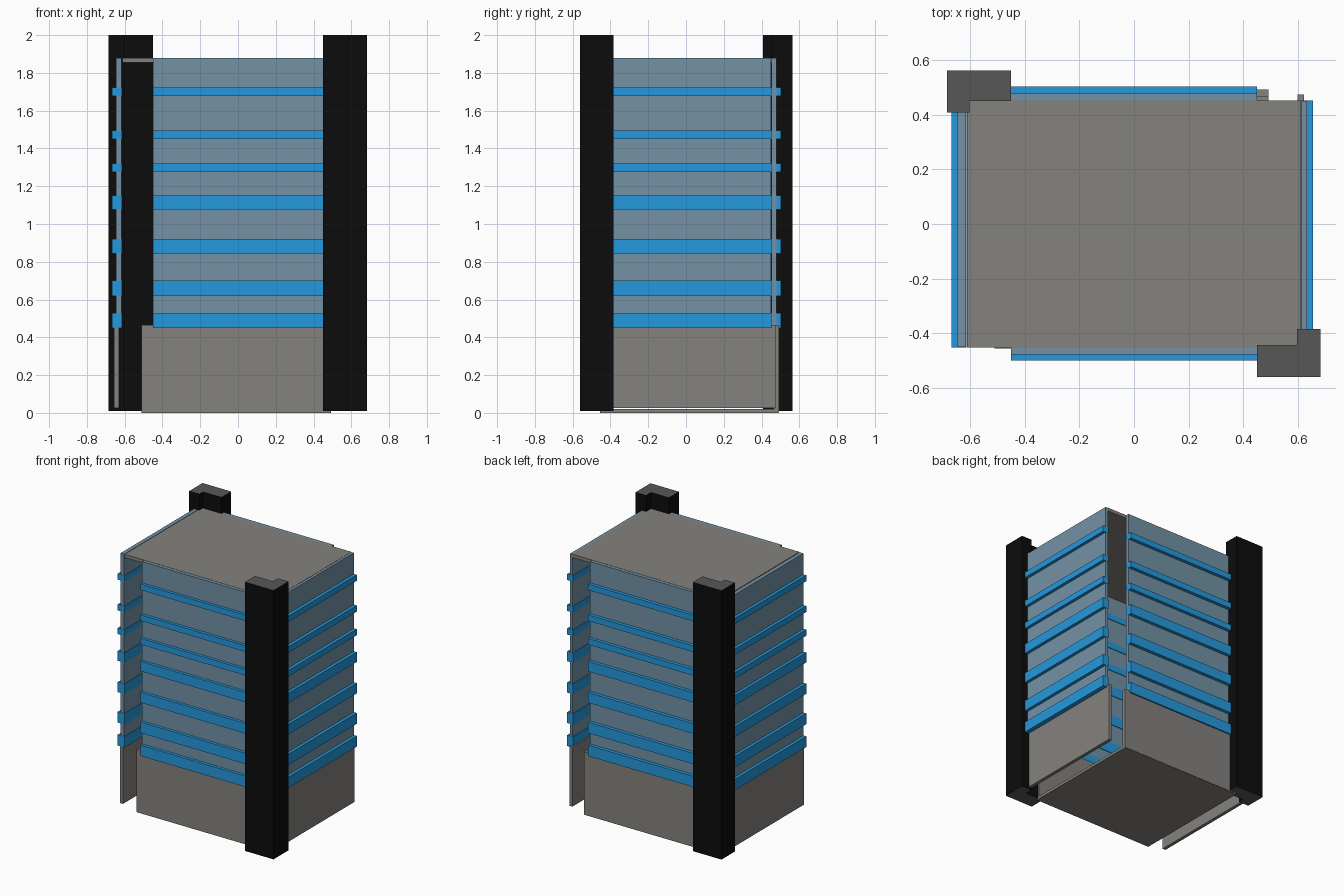
import bpy, bmesh

if "Cube" in bpy.data.objects:
    bpy.data.objects.remove(bpy.data.objects["Cube"])


def material(name, rgb):
    lin = [((c / 255 + 0.055) / 1.055) ** 2.4 if c > 10 else c / 255 / 12.92 for c in rgb]
    m = bpy.data.materials.new(name)
    m.diffuse_color = (*lin, 1)
    m.use_nodes = True
    m.node_tree.nodes["Principled BSDF"].inputs["Base Color"].default_value = m.diffuse_color
    return m


GREY = material("warm_grey", (133, 130, 126))
BLUE = material("bright_blue", (36, 153, 221))
GLASS = material("blue_grey_glass", (115, 145, 165))
BLACK = material("black", (12, 12, 12))
CAP = material("dark_grey", (87, 87, 87))


def finish(name, bm, mats):
    bmesh.ops.recalc_face_normals(bm, faces=bm.faces)
    me = bpy.data.meshes.new(name)
    bm.to_mesh(me)
    bm.free()
    for m in mats:
        me.materials.append(m)
    ob = bpy.data.objects.new(name, me)
    bpy.context.collection.objects.link(ob)
    return ob


def box(name, x, y, z, mat):
    bm = bmesh.new()
    bmesh.ops.create_cube(bm, size=1)
    for v in bm.verts:
        v.co = [r[0] if c < 0 else r[1] for c, r in zip(v.co, (x, y, z))]
    return finish(name, bm, [mat])


def pillar(name, outline):
    # L-shaped column, black sides and dark grey ends
    bm = bmesh.new()
    base = bm.faces.new([bm.verts.new((x, y, 0.01)) for x, y in outline])
    ext = bmesh.ops.extrude_face_region(bm, geom=[base], use_keep_orig=True)
    for v in ext["geom"]:
        if isinstance(v, bmesh.types.BMVert):
            v.co.z = 2.0
    bm.normal_update()
    for f in bm.faces:
        f.material_index = 1 if abs(f.normal.z) > 0.5 else 0
    return finish(name, bm, [BLACK, CAP])


# Corner pillars
pillar("front_right_pillar", [(0.45, -0.56), (0.683, -0.56), (0.683, -0.385),
                              (0.597, -0.385), (0.597, -0.443), (0.45, -0.443)])
pillar("back_left_pillar", [(-0.45, 0.563), (-0.685, 0.563), (-0.685, 0.408),
                            (-0.602, 0.408), (-0.602, 0.45), (-0.45, 0.45)])

# Roof and floor slabs
box("roof", (-0.612, 0.612), (-0.452, 0.452), (1.855, 1.88), GREY)
box("floor", (-0.51, 0.492), (-0.455, 0.49), (0, 0.02), GREY)

# Lower solid walls
box("front_lower_wall", (-0.51, 0.492), (-0.456, -0.43), (0.003, 0.466), GREY)
box("back_lower_wall", (-0.51, 0.492), (0.465, 0.492), (0.003, 0.466), GREY)
box("right_lower_wall", (0.598, 0.623), (-0.42, 0.474), (0.025, 0.466), GREY)
box("left_lower_wall", (-0.656, -0.631), (-0.445, 0.43), (0.025, 0.452), GREY)

# Glazing: per side, glass x/y ranges and band x/y ranges
SIDES = {
    "front": ((-0.45, 0.45), (-0.478, -0.453), (-0.45, 0.45), (-0.5, -0.448)),
    "back": ((-0.45, 0.45), (0.453, 0.478), (-0.45, 0.45), (0.448, 0.503)),
    "right": ((0.613, 0.633), (-0.387, 0.45), (0.608, 0.656), (-0.387, 0.452)),
    "left": ((-0.646, -0.617), (-0.45, 0.408), (-0.668, -0.613), (-0.452, 0.408)),
}
BANDS = [(0.45, 0.53), (0.62, 0.70), (0.845, 0.92), (1.077, 1.15),
         (1.275, 1.32), (1.45, 1.495), (1.678, 1.722)]
for side, (gx, gy, bx, by) in SIDES.items():
    box(side + "_glass", gx, gy, (0.455, 1.879), GLASS)
    for i, z in enumerate(BANDS):
        box(f"{side}_band_{i + 1}", bx, by, z, BLUE)
